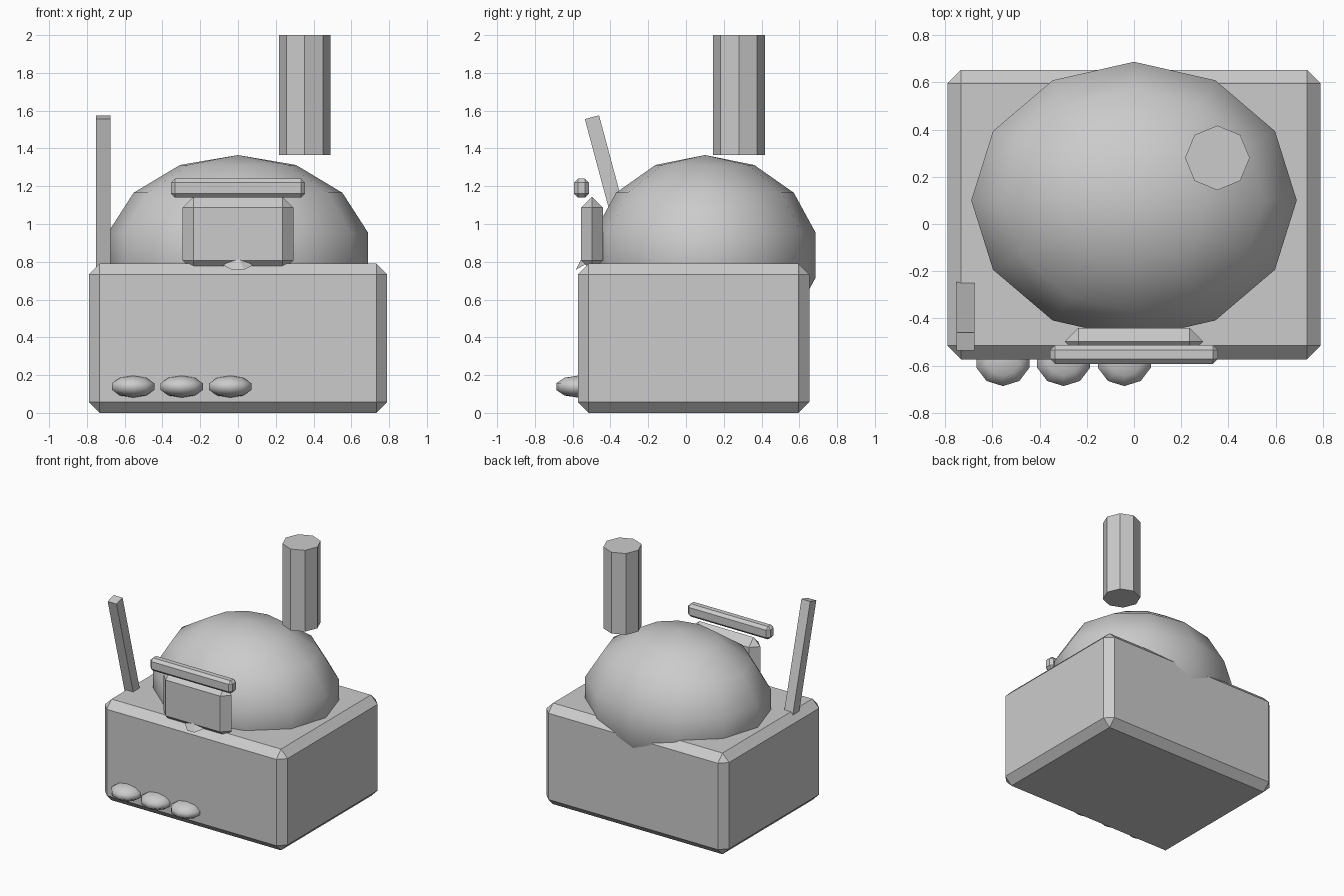
import bpy, bmesh, math
from mathutils import Matrix

cube = bpy.data.objects.get("Cube")
if cube:
    bpy.data.objects.remove(cube, do_unlink=True)

GREY = (0.6, 0.6, 0.6, 1.0)
grey = bpy.data.materials.new("plain grey")
grey.use_nodes = True
grey.diffuse_color = GREY
grey.node_tree.nodes["Principled BSDF"].inputs["Base Color"].default_value = GREY


def finish(name, bm, loc, tilt=0.0, smooth=False):
    """Turn a bmesh into a placed, coloured object."""
    bmesh.ops.recalc_face_normals(bm, faces=bm.faces)
    for face in bm.faces:
        face.smooth = smooth
    mesh = bpy.data.meshes.new(name)
    bm.to_mesh(mesh)
    bm.free()
    mesh.materials.append(grey)
    obj = bpy.data.objects.new(name, mesh)
    obj.location = loc
    obj.rotation_euler.x = math.radians(tilt)
    bpy.context.collection.objects.link(obj)
    return obj


def box(name, loc, size, chamfer=0.0, tilt=0.0):
    bm = bmesh.new()
    bmesh.ops.create_cube(bm, size=1, matrix=Matrix.Diagonal((*size, 1)))
    if chamfer:
        bmesh.ops.bevel(bm, geom=bm.edges[:], offset=chamfer, segments=1,
                        affect='EDGES', clamp_overlap=True)
        bmesh.ops.remove_doubles(bm, verts=bm.verts, dist=0.001)
    return finish(name, bm, loc, tilt)


def ball(name, loc, radii, segments, rings):
    bm = bmesh.new()
    bmesh.ops.create_uvsphere(bm, u_segments=segments, v_segments=rings, radius=1,
                              matrix=Matrix.Diagonal((*radii, 1)))
    return finish(name, bm, loc, smooth=True)


def cone(name, loc, base, top, height, tilt=0.0, turn=0.0):
    bm = bmesh.new()
    bmesh.ops.create_cone(bm, cap_ends=True, segments=8, radius1=base, radius2=top,
                          depth=height, matrix=Matrix.Rotation(math.radians(turn), 4, 'Z'))
    bmesh.ops.remove_doubles(bm, verts=bm.verts, dist=0.0001)
    return finish(name, bm, loc, tilt)


# Main chamfered body with the dome sunk into it
box("body", (0, 0.04, 0.395), (1.58, 1.226, 0.79), 0.058)
ball("dome", (0, 0.1, 0.835), (0.707, 0.602, 0.53), 12, 7)

# Floating chimney
cone("chimney", (0.353, 0.28, 1.683), 0.137, 0.137, 0.635)

# Front panel, visor bar and small spout under the panel
box("front_panel", (0, -0.498, 0.947), (0.586, 0.116, 0.395), 0.0578)
box("visor", (0, -0.553, 1.19), (0.71, 0.08, 0.1), 0.021)
cone("spout", (0, -0.53, 0.817), 0.081, 0, 0.05, tilt=30, turn=22.5)

# Leaning antenna on the right side
box("antenna", (-0.713, -0.388, 1.155), (0.076, 0.078, 0.85), tilt=15)

# Row of flattened buttons low on the front
for i in range(3):
    ball(f"button_{i + 1}", (-0.555 + 0.257 * i, -0.574, 0.139), (0.124, 0.118, 0.058), 10, 5)
